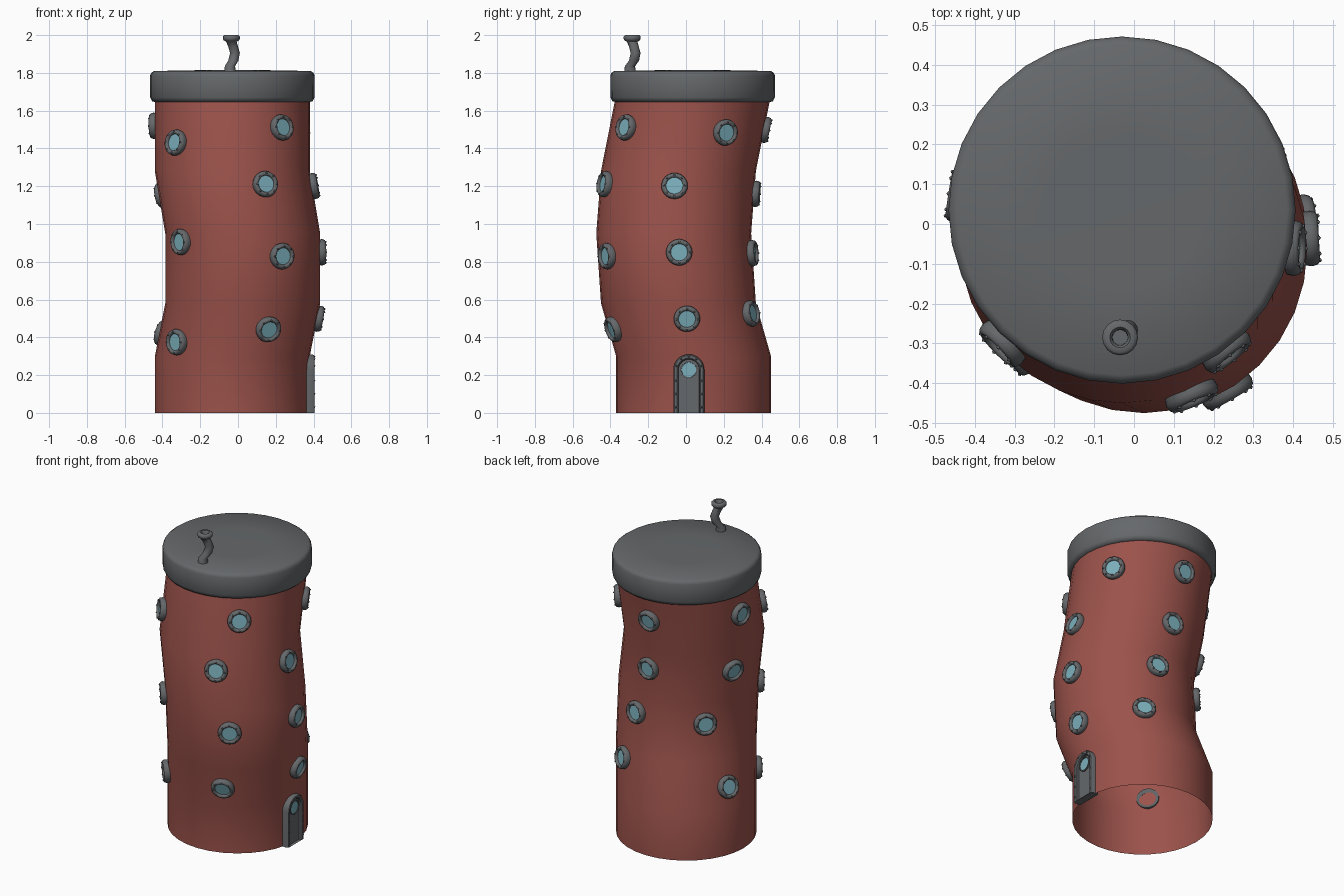
import bpy, bmesh, math
from mathutils import Vector, Matrix

if "Cube" in bpy.data.objects:
    bpy.data.objects.remove(bpy.data.objects["Cube"], do_unlink=True)


def material(name, rgb):
    m = bpy.data.materials.new(name)
    m.use_nodes = True
    m.diffuse_color = (*rgb, 1)
    bsdf = next(n for n in m.node_tree.nodes if n.type == 'BSDF_PRINCIPLED')
    bsdf.inputs["Base Color"].default_value = (*rgb, 1)
    return m


BRICK = material("brick red", (0.33, 0.085, 0.07))
IRON = material("iron grey", (0.13, 0.138, 0.145))
GLASS = material("pale blue glass", (0.2, 0.43, 0.5))


def add_object(name, mesh, matrix=None):
    ob = bpy.data.objects.new(name, mesh)
    bpy.context.collection.objects.link(ob)
    if matrix:
        ob.matrix_world = matrix
    return ob


def finish(bm, name, mats, angle=40):
    bmesh.ops.recalc_face_normals(bm, faces=bm.faces)
    mesh = bpy.data.meshes.new(name)
    bm.to_mesh(mesh)
    bm.free()
    for m in mats:
        mesh.materials.append(m)
    ob = add_object(name, mesh)
    bpy.ops.object.select_all(action='DESELECT')
    ob.select_set(True)
    bpy.context.view_layer.objects.active = ob
    bpy.ops.object.shade_smooth_by_angle(angle=math.radians(angle))
    return ob


def loft(bm, rings, closed=False, mat=0):
    """Skin a list of equal-length point rings."""
    vs = [[bm.verts.new(p) for p in r] for r in rings]
    n = len(vs[0])
    pairs = list(zip(vs, vs[1:])) + ([(vs[-1], vs[0])] if closed else [])
    for a, b in pairs:
        for i in range(n):
            j = (i + 1) % n
            bm.faces.new((a[i], a[j], b[j], b[i])).material_index = mat
    return vs


def circle(r, z, n, cx=0, cy=0):
    return [(cx + r * math.cos(t), cy + r * math.sin(t), z)
            for t in (2 * math.pi * i / n for i in range(n))]


# Bent tower: stations of (z, centre x, centre y)
RADIUS = 0.41
AXIS = [(0, -.03, .04), (.3, -.03, .04), (.58, .025, -.04),
        (.95, .025, -.065), (1.28, -.03, -.04), (1.66, -.03, .035)]


def centre(z):
    for (z0, x0, y0), (z1, x1, y1) in zip(AXIS, AXIS[1:]):
        if z <= z1:
            t = (z - z0) / (z1 - z0)
            return Vector((x0 + (x1 - x0) * t, y0 + (y1 - y0) * t, z))


bm = bmesh.new()
loft(bm, [circle(RADIUS, z, 32, x, y) for z, x, y in AXIS])
finish(bm, "tower_wall", [BRICK], 60)

# Lid with rounded lip and slightly domed top
bm = bmesh.new()
profile = [(.405, 1.645), (.425, 1.65), (.435, 1.67), (.436, 1.785),
           (.43, 1.8), (.415, 1.81), (.2, 1.814)]
rings = loft(bm, [circle(r, z, 32, -.03, .035) for r, z in profile])
bm.faces.new(rings[0])
bm.faces.new(rings[-1])
finish(bm, "lid", [IRON], 50)

# Crooked chimney pipe with a flanged, open mouth
PIPE = [(-.04, -.295, 1.8, .031), (-.043, -.297, 1.835, .027),
        (-.025, -.275, 1.865, .027), (-.016, -.267, 1.905, .026),
        (-.026, -.276, 1.94, .026), (-.035, -.285, 1.965, .028),
        (-.035, -.285, 1.972, .04), (-.035, -.285, 1.98, .045),
        (-.035, -.285, 1.993, .045), (-.035, -.285, 2.0, .038),
        (-.035, -.285, 2.0, .026), (-.035, -.285, 1.992, .02),
        (-.035, -.285, 1.955, .019)]
bm = bmesh.new()
rings = loft(bm, [circle(r, z, 16, x, y) for x, y, z, r in PIPE])
bm.faces.new(rings[-1])
finish(bm, "chimney_pipe", [IRON], 50)


# Porthole: iron ring, glass disc and bolts, shared by every window
def porthole_mesh():
    bm = bmesh.new()
    section = [(.066, -.012), (.07, .01), (.066, .024), (.058, .03),
               (.05, .029), (.045, .022), (.044, -.002)]
    loft(bm, [circle(r, z, 24) for r, z in section], closed=True)
    pane = [bm.verts.new(p) for p in circle(.045, .016, 24)]
    bm.faces.new(pane).material_index = 1
    for x, y, z in circle(.056, .029, 8):
        bmesh.ops.create_icosphere(bm, subdivisions=1, radius=.006,
                                   matrix=Matrix.Translation((x, y, z)))
    return finish(bm, "porthole", [IRON, GLASS], 50)


# Rows of (azimuth in degrees, height)
WINDOWS = [(-51, 1.51), (30, 1.485), (90, 1.5), (171, 1.52), (-136, 1.43),
           (-67, 1.21), (-2, 1.2), (87, 1.16), (160, 1.155),
           (-142, .905), (-60, .83), (3, .85), (78, .845), (139, .825),
           (-67, .445), (3, .5), (62, .525), (161, .42), (-138, .375)]
window = porthole_mesh()


def wall_frame(deg, z):
    """Matrix on the wall with its z axis along the surface normal."""
    a = math.radians(deg)
    out = Vector((math.cos(a), math.sin(a), 0))
    side = Vector((-math.sin(a), math.cos(a), 0))
    slope = centre(z + .05) - centre(z - .05)
    normal = side.cross(slope).normalized()
    up = normal.cross(side)
    pos = centre(z) + out * RADIUS
    return Matrix.Translation(pos) @ Matrix((side, up, normal)).transposed().to_4x4()


for i, (deg, z) in enumerate(WINDOWS):
    if i == 0:
        window.matrix_world = wall_frame(deg, z)
    else:
        add_object(f"porthole_{i}", window.data, wall_frame(deg, z))


# Arched door on the +x side
DOOR_Y, SPRING = .015, .228


def arch(x, r, bottom=0):
    pts = [(x, DOOR_Y - r, bottom)]
    pts += [(x, DOOR_Y - r * math.cos(t), SPRING + r * math.sin(t))
            for t in (math.pi * i / 14 for i in range(15))]
    return pts + [(x, DOOR_Y + r, bottom)]


bm = bmesh.new()
rings = loft(bm, [arch(.355, .082), arch(.395, .082), arch(.404, .076),
                  arch(.404, .062), arch(.398, .056), arch(.386, .055, .0)])
bm.faces.new(rings[0])
bm.faces.new(rings[-1])
for y, z in [(s * .069, h) for s in (-1, 1) for h in (.03, .1, .17)] + \
        [(.069 * math.cos(t), SPRING + .069 * math.sin(t) - .0)
         for t in (.3, .95, 1.57, 2.19, 2.84)]:
    bmesh.ops.create_icosphere(bm, subdivisions=1, radius=.006,
                               matrix=Matrix.Translation((.404, DOOR_Y + y, z)))
finish(bm, "door", [IRON], 40)

# Round door window: thin ring and pane
bm = bmesh.new()
section = [(.046, 0), (.046, .008), (.039, .009), (.038, 0)]
loft(bm, [circle(r, z, 24) for r, z in section], closed=True)
pane = [bm.verts.new(p) for p in circle(.039, .004, 24)]
bm.faces.new(pane).material_index = 1
ob = finish(bm, "door_window", [IRON, GLASS], 50)
ob.matrix_world = Matrix.Translation((.386, DOOR_Y, SPRING)) @ Matrix.Rotation(math.pi / 2, 4, 'Y')
